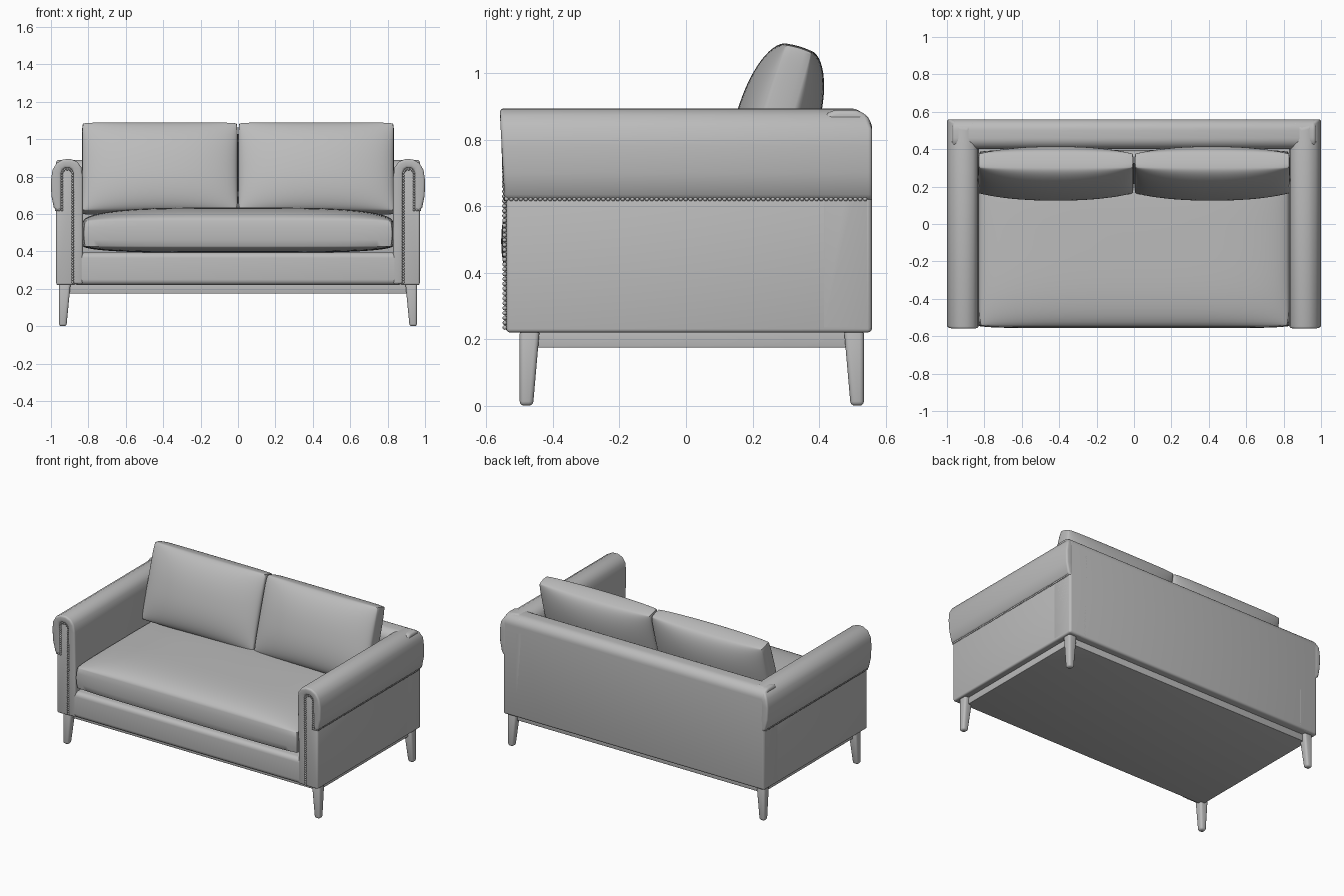
import bpy, bmesh, math
from mathutils import Matrix, Vector

if "Cube" in bpy.data.objects:
    bpy.data.objects.remove(bpy.data.objects["Cube"])

fabric = bpy.data.materials.new("warm grey")
fabric.diffuse_color = (0.5, 0.5, 0.5, 1)
fabric.use_nodes = True
fabric.node_tree.nodes["Principled BSDF"].inputs["Base Color"].default_value = fabric.diffuse_color


def finish(name, bm, bevel=0.0, mirror=False, segments=3, angle=40):
    """Turn a bmesh into a smooth-shaded object, bevelled and mirrored on request."""
    bmesh.ops.recalc_face_normals(bm, faces=bm.faces)
    mesh = bpy.data.meshes.new(name)
    bm.to_mesh(mesh)
    bm.free()
    mesh.materials.append(fabric)
    ob = bpy.data.objects.new(name, mesh)
    bpy.context.collection.objects.link(ob)
    if bevel:
        mod = ob.modifiers.new("bevel", 'BEVEL')
        mod.width, mod.segments, mod.limit_method = bevel, segments, 'ANGLE'
        mod.angle_limit = math.radians(40)
    if mirror:
        ob.modifiers.new("mirror", 'MIRROR').use_mirror_merge = False
    bpy.ops.object.select_all(action='DESELECT')
    ob.select_set(True)
    bpy.context.view_layer.objects.active = ob
    bpy.ops.object.convert(target='MESH')
    bpy.ops.object.shade_smooth_by_angle(angle=math.radians(angle))
    return ob


def box(lo, hi):
    bm = bmesh.new()
    bmesh.ops.create_cube(bm, size=1)
    for v in bm.verts:
        v.co = Vector([lo[i] + (v.co[i] + 0.5) * (hi[i] - lo[i]) for i in range(3)])
    return bm


def cushion(name, w, d, t, puffs, power, bulge, matrix, nu=36, nv=28):
    """Boxed cushion: two puffed panels joined by a side strip."""
    bm = bmesh.new()

    def point(i, j, z, swell):
        u = math.sin(math.pi * (i / nu - 0.5))
        v = math.sin(math.pi * (j / nv - 0.5))
        x = u * (w / 2 * (1 - 0.012 * v ** 12) + swell)
        y = v * (d / 2 * (1 - 0.02 * u ** 12) + swell)
        puff = (max(0, 1 - abs(u) ** power) * max(0, 1 - abs(v) ** power)) ** 0.55
        return x, y, z, puff

    def panel(side, height):
        grid = []
        for i in range(nu + 1):
            row = []
            for j in range(nv + 1):
                x, y, z, p = point(i, j, side * t / 2, 0)
                row.append(bm.verts.new(matrix @ Vector((x, y, z + side * height * p))))
            grid.append(row)
        for i in range(nu):
            for j in range(nv):
                bm.faces.new((grid[i][j], grid[i + 1][j], grid[i + 1][j + 1], grid[i][j + 1]))
        return grid

    rim = ([(i, 0) for i in range(nu)] + [(nu, j) for j in range(nv)] +
           [(i, nv) for i in range(nu, 0, -1)] + [(0, j) for j in range(nv, 0, -1)])
    top, bottom = panel(1, puffs[0]), panel(-1, puffs[1])
    rings = [[top[i][j] for i, j in rim]]
    for f in (0.5, 0, -0.5):
        rings.append([bm.verts.new(matrix @ Vector(point(i, j, f * t / 2, bulge * (1 - f * f))[:3]))
                      for i, j in rim])
    rings.append([bottom[i][j] for i, j in rim])
    for a, b in zip(rings, rings[1:]):
        for k in range(len(rim)):
            n = (k + 1) % len(rim)
            bm.faces.new((a[k], a[n], b[n], b[k]))
    return finish(name, bm)


# Tapered legs, straight on their outer sides
for name, outer, inner, foot in (("front_legs", -0.50, -0.44, -0.46), ("back_legs", 0.535, 0.475, 0.495)):
    bm = box((0.895, min(outer, inner), 0), (0.957, max(outer, inner), 0.23))
    for v in bm.verts:
        if v.co.z < 0.1:
            v.co.x = max(v.co.x, 0.917)
            if abs(v.co.y - inner) < 0.001:
                v.co.y = foot
    finish(name, bm, 0.013, mirror=True)

# Plinth and upholstered base with front rail
finish("plinth", box((-0.93, -0.47, 0.175), (0.93, 0.51, 0.23)), 0.003)
finish("base_rail", box((-0.885, -0.545, 0.22), (0.885, 0.5, 0.395)), 0.03, segments=5)

# Backrest with a rounded top
bm = box((-0.972, 0.40, 0.22), (0.972, 0.56, 0.89))
top_edges = [e for e in bm.edges if all(v.co.z > 0.8 for v in e.verts) and abs(e.verts[0].co.x - e.verts[1].co.x) > 1]
bmesh.ops.bevel(bm, geom=top_edges, offset=0.06, segments=8, profile=0.5, affect='EDGES')
finish("backrest", bm, 0.015)

# Arm body: stepped section running front to back
section = [(0.87, 0.22), (0.972, 0.22), (0.972, 0.63), (0.95, 0.63), (0.95, 0.85), (0.87, 0.85)]
bm = bmesh.new()
face = bm.faces.new([bm.verts.new((x, -0.54, z)) for x, z in section])
ext = bmesh.ops.extrude_face_region(bm, geom=[face])
for v in ext["geom"]:
    if isinstance(v, bmesh.types.BMVert):
        # the top ends short of the rounded back corner
        v.co.y = 0.557 if v.co.z < 0.7 else 0.5
finish("arm_bodies", bm, 0.012, mirror=True)

# Padded arm cover: an upside-down U draped over the body
outer = [(0.968, 0.615), (0.985, 0.635), (0.998, 0.70), (1.0, 0.78), (0.992, 0.835), (0.97, 0.872),
         (0.935, 0.892), (0.895, 0.894), (0.86, 0.88), (0.838, 0.85), (0.83, 0.80), (0.83, 0.5), (0.83, 0.225)]
inner = [(0.945, 0.615), (0.945, 0.64), (0.945, 0.70), (0.945, 0.78), (0.945, 0.815), (0.94, 0.835),
         (0.925, 0.845), (0.9, 0.845), (0.885, 0.835), (0.88, 0.815), (0.88, 0.78), (0.88, 0.5), (0.88, 0.225)]


def front_y(z):
    return -0.56 + 0.014 * min(1, max(0, (0.88 - z) / 0.25))


def back_y(z):
    return 0.56 if z < 0.835 else 0.50 + math.sqrt(max(0, 0.06 ** 2 - (z - 0.835) ** 2))


bm = bmesh.new()
rows = [[bm.verts.new((x, f(z), z)) for x, z in path]
        for path, f in ((outer, front_y), (outer, back_y), (inner, back_y), (inner, front_y))]
for a, b in zip(rows, rows[1:] + rows[:1]):
    for k in range(len(a) - 1):
        bm.faces.new((a[k], a[k + 1], b[k + 1], b[k]))
for k in (0, -1):
    bm.faces.new([r[k] for r in rows])
finish("arm_covers", bm, 0.012, mirror=True, angle=50)

# Nailhead trim: up and around the arm front, then along the arm side
path = [Vector(p) for p in ((0.884, -0.545, 0.235), (0.884, -0.547, 0.82), (0.898, -0.547, 0.839),
                            (0.928, -0.547, 0.839), (0.941, -0.547, 0.82), (0.941, -0.543, 0.622),
                            (0.972, -0.54, 0.622), (0.973, 0.553, 0.622))]
bm = bmesh.new()
for a, b in zip(path, path[1:]):
    count = max(1, round((b - a).length / 0.0145))
    for k in range(count):
        bmesh.ops.create_uvsphere(bm, u_segments=8, v_segments=5, radius=0.0068,
                                  matrix=Matrix.Translation(a.lerp(b, k / count)))
finish("nailheads", bm, mirror=True, angle=80)

# Seat cushion
cushion("seat_cushion", 1.655, 0.94, 0.135, (0.072, 0.035), 4, 0.006,
        Matrix.Translation((0, -0.08, 0.495)))

# Two leaning back cushions
for name, side in (("left_back_cushion", -1), ("right_back_cushion", 1)):
    lean = Matrix.Translation((side * 0.418, 0.27, 0.842)) @ Matrix.Rotation(math.radians(73.4), 4, 'X')
    cushion(name, 0.828, 0.492, 0.078, (0.085, 0.085), 2.2, 0.003, lean)
